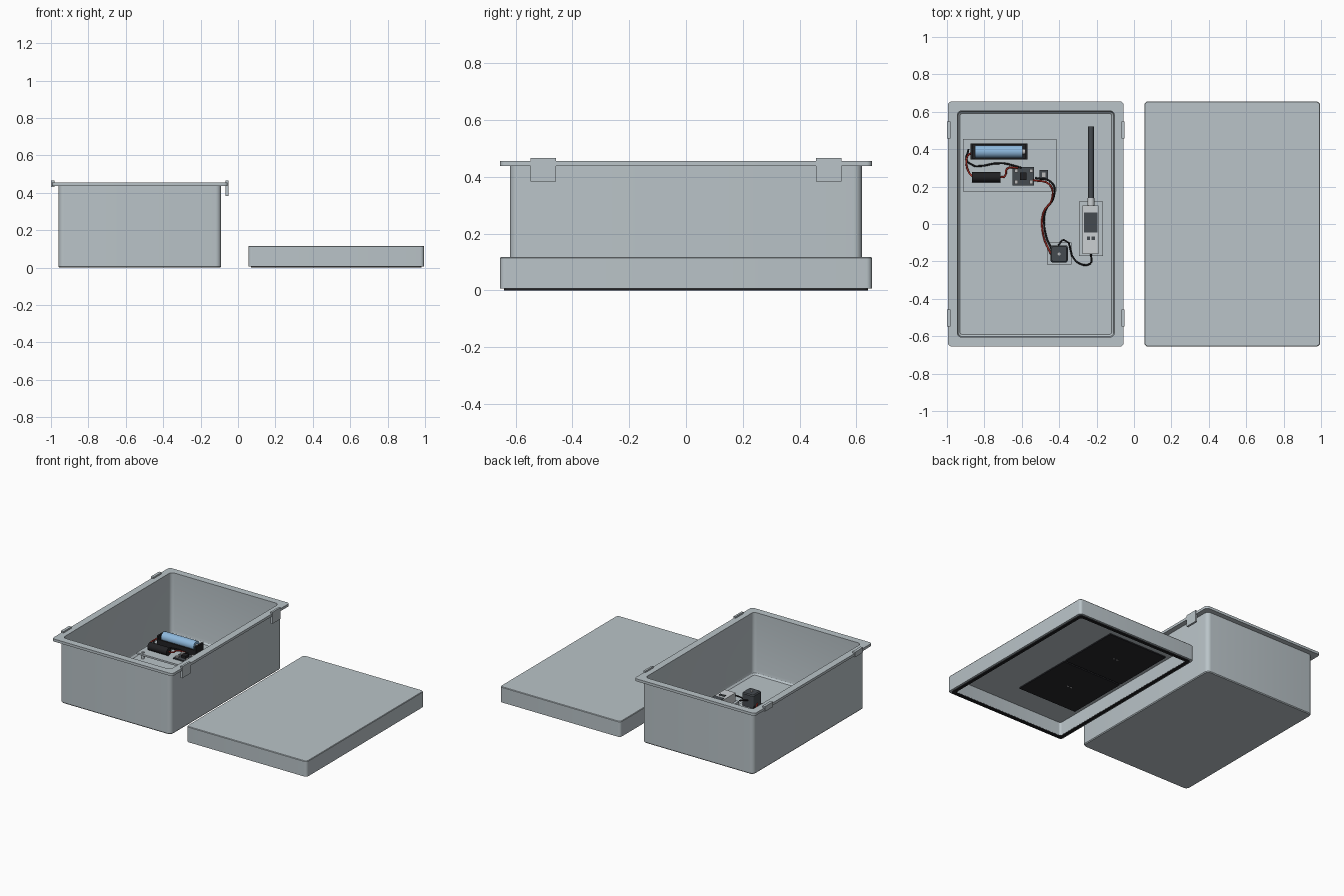
import bpy, bmesh, math
from mathutils import Vector

if "Cube" in bpy.data.objects:
    bpy.data.objects.remove(bpy.data.objects["Cube"], do_unlink=True)


def material(name, r, g, b):
    m = bpy.data.materials.new(name)
    m.use_nodes = True
    m.diffuse_color = (r, g, b, 1)
    m.node_tree.nodes["Principled BSDF"].inputs["Base Color"].default_value = (r, g, b, 1)
    return m


SHELL = material("shell grey", 0.49, 0.55, 0.58)
LIGHT = material("light grey", 0.6, 0.63, 0.65)
DARK = material("dark grey", 0.06, 0.07, 0.08)
BLACK = material("black", 0.015, 0.015, 0.017)
PANEL = material("panel black", 0.02, 0.02, 0.024)
BLUE = material("battery blue", 0.27, 0.48, 0.72)
RED = material("wire red", 0.45, 0.03, 0.02)
METAL = material("metal", 0.5, 0.5, 0.5)


def finish(name, bm, mat, smooth=True):
    bmesh.ops.recalc_face_normals(bm, faces=bm.faces)
    me = bpy.data.meshes.new(name)
    bm.to_mesh(me)
    bm.free()
    me.materials.append(mat)
    ob = bpy.data.objects.new(name, me)
    bpy.context.collection.objects.link(ob)
    if smooth:
        bpy.ops.object.select_all(action="DESELECT")
        ob.select_set(True)
        bpy.context.view_layer.objects.active = ob
        bpy.ops.object.shade_smooth_by_angle(angle=math.radians(30))
    return ob


def loft(name, centre, half, steps, mat, closed=False):
    """Skin rounded rectangles; each step is (inset, z, corner radius)."""
    bm = bmesh.new()
    rings = []
    for inset, z, r in steps:
        hx, hy = half[0] - inset, half[1] - inset
        ring = []
        for q, (sx, sy) in enumerate(((1, 1), (-1, 1), (-1, -1), (1, -1))):
            for k in range(7):
                a = (q + k / 6) * math.pi / 2
                ring.append(bm.verts.new((centre[0] + sx * (hx - r) + r * math.cos(a),
                                          centre[1] + sy * (hy - r) + r * math.sin(a), z)))
        rings.append(ring)
    pairs = list(zip(rings, rings[1:]))
    if closed:
        pairs.append((rings[-1], rings[0]))
    else:
        bm.faces.new(rings[0])
        bm.faces.new(rings[-1])
    for a, b in pairs:
        for i in range(len(a)):
            j = (i + 1) % len(a)
            bm.faces.new((a[i], a[j], b[j], b[i]))
    return finish(name, bm, mat)


def box(name, x0, x1, y0, y1, z0, z1, mat):
    bm = bmesh.new()
    bmesh.ops.create_cube(bm, size=1)
    for v in bm.verts:
        v.co = Vector(((x0 + x1) / 2 + v.co.x * (x1 - x0),
                       (y0 + y1) / 2 + v.co.y * (y1 - y0),
                       (z0 + z1) / 2 + v.co.z * (z1 - z0)))
    return finish(name, bm, mat, False)


def cylinder(name, start, end, r, mat):
    start, end = Vector(start), Vector(end)
    bm = bmesh.new()
    bmesh.ops.create_cone(bm, cap_ends=True, segments=24, radius1=r, radius2=r,
                          depth=(end - start).length)
    rot = (end - start).to_track_quat("Z", "Y")
    for v in bm.verts:
        v.co = rot @ v.co + (start + end) / 2
    return finish(name, bm, mat)


def wire(name, points, mat, shift=0.0):
    cu = bpy.data.curves.new(name, "CURVE")
    cu.dimensions = "3D"
    cu.bevel_depth = 0.005
    cu.bevel_resolution = 2
    cu.resolution_u = 4
    cu.materials.append(mat)
    sp = cu.splines.new("BEZIER")
    sp.bezier_points.add(len(points) - 1)
    for bp, (x, y, z) in zip(sp.bezier_points, points):
        bp.co = (x + shift, y + shift, z)
        bp.handle_left_type = bp.handle_right_type = "AUTO"
    bpy.context.collection.objects.link(bpy.data.objects.new(name, cu))


# Open storage box with a flanged rim
HALF = (0.47, 0.655)
FLOOR = 0.02
loft("box_body", (-0.525, 0), HALF,
     [(0.04, 0, 0.025), (0.035, 0.006, 0.03), (0.035, 0.437, 0.03), (0, 0.437, 0.02),
      (0, 0.455, 0.02), (0.05, 0.455, 0.025), (0.05, 0.05, 0.025),
      (0.054, 0.03, 0.022), (0.064, FLOOR, 0.015)], SHELL)

# Hinges on one side, latches on the other
for side, y in (("front", -0.502), ("back", 0.502)):
    box(side + "_hinge", -1.0, -0.98, y - 0.045, y + 0.045, 0.43, 0.466, SHELL)
    box(side + "_latch", -0.066, -0.052, y - 0.045, y + 0.045, 0.384, 0.466, SHELL)

# Lid lying beside the box, open underneath, with a seal and two panels inside
loft("lid", (0.525, 0), HALF,
     [(0.035, 0.1, 0.015), (0.035, 0.007, 0.015), (0, 0.007, 0.02),
      (0, 0.113, 0.02), (0.003, 0.117, 0.018)], SHELL)
loft("lid_seal", (0.525, 0), HALF,
     [(0.014, 0, 0.018), (0.014, 0.012, 0.018), (0.034, 0.012, 0.015), (0.034, 0, 0.015)],
     BLACK, closed=True)
for side, y in (("front", -0.22), ("back", 0.235)):
    box(side + "_panel", 0.12, 0.58, y - 0.222, y + 0.222, 0.092, 0.101, PANEL)
    for dx in (-0.013, 0.013):
        box(side + "_panel_contact", 0.345 + dx, 0.355 + dx, y - 0.005, y + 0.005,
            0.09, 0.093, METAL)

# Power tray on standoffs
TRAY = 0.06
box("power_tray", -0.915, -0.415, 0.175, 0.455, TRAY - 0.012, TRAY, SHELL)
for x in (-0.88, -0.45):
    for y in (0.195, 0.435):
        cylinder("tray_standoff", (x, y, FLOOR), (x, y, TRAY + 0.005), 0.01, SHELL)

# Battery in its holder
box("holder_base", -0.875, -0.57, 0.345, 0.43, TRAY, TRAY + 0.015, BLACK)
for x in (-0.875, -0.583):
    box("holder_end", x, x + 0.013, 0.345, 0.43, TRAY, 0.125, BLACK)
for y in (0.345, 0.422):
    box("holder_side", -0.875, -0.57, y, y + 0.008, TRAY, 0.1, BLACK)
cylinder("battery", (-0.85, 0.387, 0.11), (-0.595, 0.387, 0.11), 0.034, BLUE)
cylinder("battery_terminal", (-0.595, 0.387, 0.11), (-0.583, 0.387, 0.11), 0.015, METAL)

# Capacitor and controller boards
cylinder("capacitor", (-0.865, 0.25, 0.09), (-0.715, 0.25, 0.09), 0.027, BLACK)
box("charge_board", -0.65, -0.535, 0.205, 0.305, 0.075, 0.083, DARK)
for x in (-0.64, -0.56):
    for y in (0.215, 0.275):
        box("board_chip", x, x + 0.02, y, y + 0.02, 0.083, 0.094, METAL)
box("board_core", -0.61, -0.575, 0.235, 0.275, 0.083, 0.1, BLACK)
box("small_board", -0.505, -0.46, 0.235, 0.29, 0.07, 0.08, DARK)
box("small_board_chip", -0.493, -0.472, 0.25, 0.275, 0.08, 0.088, METAL)

# Sensor on its mounting plate
box("sensor_plate", -0.465, -0.333, -0.217, -0.1, FLOOR, 0.05, SHELL)
loft("sensor", (-0.4, -0.16), (0.046, 0.046),
     [(0, 0.05, 0.012), (0, 0.135, 0.012), (0.006, 0.142, 0.01)], DARK)
cylinder("sensor_lens", (-0.4, -0.16, 0.14), (-0.4, -0.16, 0.147), 0.008, METAL)

# Radio module with a long aerial
box("radio_plate", -0.295, -0.165, -0.172, 0.12, FLOOR, 0.04, SHELL)
box("radio_case", -0.275, -0.19, -0.16, 0.1, 0.04, 0.1, LIGHT)
box("radio_screen", -0.267, -0.195, -0.045, 0.062, 0.1, 0.104, DARK)
for x in (-0.252, -0.227):
    box("radio_button", x, x + 0.018, -0.085, -0.067, 0.1, 0.105, DARK)
cylinder("aerial_socket", (-0.23, 0.1, 0.07), (-0.23, 0.14, 0.07), 0.018, LIGHT)
cylinder("aerial", (-0.23, 0.14, 0.07), (-0.23, 0.52, 0.07), 0.015, DARK)

# Paired wires
for colour, mat, shift in (("red", RED, 0.0), ("black", BLACK, 0.011)):
    wire(colour + "_main_wire",
         [(-0.54, 0.235, 0.09), (-0.45, 0.21, 0.09), (-0.44, 0.13, 0.06), (-0.485, 0.06, 0.03),
          (-0.485, -0.06, 0.03), (-0.445, -0.16, 0.07)], mat, shift)
wire("red_battery_wire", [(-0.87, 0.38, 0.1), (-0.892, 0.36, 0.09), (-0.885, 0.28, 0.09),
                          (-0.86, 0.25, 0.09)], RED)
wire("black_battery_wire", [(-0.885, 0.4, 0.1), (-0.89, 0.33, 0.08), (-0.7, 0.325, 0.08),
                            (-0.6, 0.3, 0.09)], BLACK)
wire("red_capacitor_wire", [(-0.715, 0.25, 0.09), (-0.69, 0.255, 0.09), (-0.68, 0.295, 0.09),
                            (-0.62, 0.3, 0.09)], RED)
wire("black_radio_wire", [(-0.405, -0.115, 0.1), (-0.375, -0.085, 0.1), (-0.31, -0.2, 0.05),
                          (-0.235, -0.213, 0.05), (-0.23, -0.16, 0.07)], BLACK)
